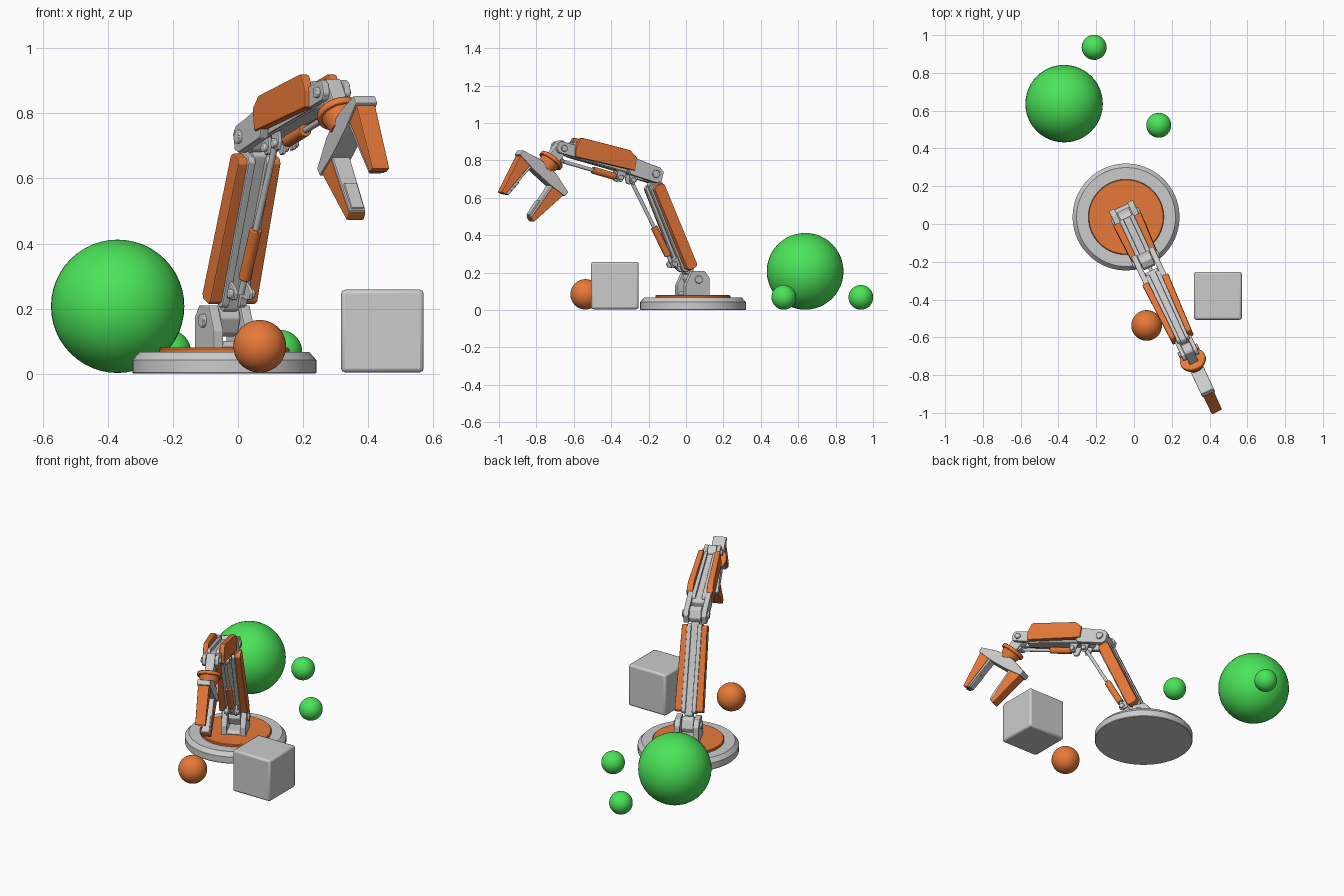
import bpy, bmesh
from math import cos, sin, radians, pi
from mathutils import Vector, Matrix

if "Cube" in bpy.data.objects:
    bpy.data.objects.remove(bpy.data.objects["Cube"])


def colour(name, rgb):
    m = bpy.data.materials.new(name)
    m.diffuse_color = (*rgb, 1)
    m.use_nodes = True
    m.node_tree.nodes["Principled BSDF"].inputs["Base Color"].default_value = m.diffuse_color
    return m


ORANGE = colour("orange", (0.80, 0.19, 0.04))
GREEN = colour("green", (0.07, 0.78, 0.10))
# arm space: x = reach, y = sideways, z = up; turned on the base
ARM = Matrix.Translation((-0.042, 0.037, 0)) @ Matrix.Rotation(radians(-65), 4, 'Z')


def finish(name, bm, mat=None, matrix=ARM, bevel=0, smooth=True):
    bmesh.ops.recalc_face_normals(bm, faces=bm.faces)
    me = bpy.data.meshes.new(name)
    bm.to_mesh(me)
    bm.free()
    ob = bpy.data.objects.new(name, me)
    bpy.context.collection.objects.link(ob)
    ob.matrix_world = matrix
    if mat:
        me.materials.append(mat)
    if bevel:
        b = ob.modifiers.new("bevel", 'BEVEL')
        b.width, b.segments, b.limit_method = bevel, 2, 'ANGLE'
    if smooth:
        bpy.ops.object.select_all(action='DESELECT')
        ob.select_set(True)
        bpy.context.view_layer.objects.active = ob
        bpy.ops.object.shade_smooth_by_angle()
    return ob


class Frame:
    """Link frame in the arm's vertical plane: s along the link, t to its left."""
    def __init__(self, u, z, deg):
        self.o, self.a = (u, z), radians(deg)

    def at(self, s, t, v=0.0):
        c, n = cos(self.a), sin(self.a)
        return Vector((self.o[0] + s * c - t * n, v, self.o[1] + s * n + t * c))


def prism(name, fr, pts, v0, v1, mat=None, taper=0.0, bevel=0.004):
    bm = bmesh.new()
    a, b = [[bm.verts.new(fr.at(s, t, v * (1 - taper * s))) for s, t in pts] for v in (v0, v1)]
    bm.faces.new(a)
    bm.faces.new(b[::-1])
    for i in range(len(pts)):
        j = (i + 1) % len(pts)
        bm.faces.new((a[i], a[j], b[j], b[i]))
    return finish(name, bm, mat, bevel=bevel, smooth=False)


def pair(name, fr, pts, v0, v1, **kw):
    for side, tag in ((-1, "left"), (1, "right")):
        prism(f"{name}_{tag}", fr, pts, side * v0, side * v1, **kw)


def rod(name, p, q, r, r2=None, mat=None, bevel=0):
    bm = bmesh.new()
    d = q - p
    m = Matrix.Translation((p + q) / 2) @ d.to_track_quat('Z', 'Y').to_matrix().to_4x4()
    bmesh.ops.create_cone(bm, cap_ends=True, segments=32, radius1=r,
                          radius2=r if r2 is None else r2, depth=d.length, matrix=m)
    return finish(name, bm, mat, bevel=bevel)


def bolts(name, fr, s, t, v, r):
    for side in (-1, 1):
        rod(name, fr.at(s, t, side * (v - 0.005)), fr.at(s, t, side * (v + 0.011)), r, bevel=0.003)


def box(s0, s1, t0, t1, c=0.012):
    return [(s0 + c, t0), (s1 - c, t0), (s1, t0 + c), (s1, t1 - c),
            (s1 - c, t1), (s0 + c, t1), (s0, t1 - c), (s0, t0 + c)]


def lathe(name, profile, mat=None):
    bm = bmesh.new()
    vs = [bm.verts.new((r, 0, z)) for r, z in profile]
    es = [bm.edges.new(e) for e in zip(vs, vs[1:])]
    bmesh.ops.spin(bm, geom=vs + es, cent=(0, 0, 0), axis=(0, 0, 1), angle=2 * pi, steps=64)
    bmesh.ops.remove_doubles(bm, verts=bm.verts, dist=1e-5)
    return finish(name, bm, mat)


# Loose balls and the cube on the floor
for name, x, y, z, r, mat in (("large_ball", -0.37, 0.637, 0.207, 0.205, GREEN),
                              ("small_ball_far", -0.211, 0.935, 0.068, 0.066, GREEN),
                              ("small_ball_near", 0.131, 0.523, 0.068, 0.066, GREEN),
                              ("orange_ball", 0.067, -0.537, 0.084, 0.081, ORANGE)):
    bm = bmesh.new()
    bmesh.ops.create_uvsphere(bm, u_segments=48, v_segments=24, radius=r)
    finish(name, bm, mat, Matrix.Translation((x, y, z)))
bm = bmesh.new()
bmesh.ops.create_cube(bm, size=0.254)
finish("cube", bm, None, Matrix.Translation((0.444, -0.38, 0.131)), bevel=0.012)

# Turntable
lathe("base", [(0, 0), (0.28, 0), (0.283, 0.004), (0.283, 0.042), (0.262, 0.066), (0, 0.066)])
lathe("turntable", [(0, 0.06), (0.2, 0.06), (0.2, 0.076), (0.196, 0.08), (0, 0.08)], ORANGE)

# Shoulder bracket
floor = Frame(0, 0, 0)
pair("shoulder_bracket", floor, [(-0.066, 0.075), (0.075, 0.075), (0.075, 0.13), (0.036, 0.21),
                                 (-0.036, 0.21), (-0.066, 0.175)], 0.037, 0.07)
prism("shoulder_floor", floor, box(-0.06, 0.07, 0.07, 0.1), -0.04, 0.04)

# Upper arm: web, rails and orange side panels (negative t is forward)
upper = Frame(0, 0.163, 66.1)
bolts("shoulder_bolt", upper, 0, 0, 0.07, 0.021)
prism("upper_arm_web", upper, box(0.04, 0.58, -0.035, 0.018), -0.024, 0.024)
pair("upper_arm_rail", upper, box(0.06, 0.565, -0.05, 0.03), 0.018, 0.042)
for name, s in (("shoulder_knuckle", 0.0), ("elbow_knuckle", 0.618)):
    prism(name, upper, box(s - 0.045, s + 0.045, -0.04, 0.035, 0.02), -0.034, 0.034)
pair("upper_arm_panel", upper, box(0.068, 0.557, -0.04, 0.024), 0.04, 0.082, mat=ORANGE, taper=0.22)

# Forearm: fork, beam, rails, tapered orange side panels
fore = Frame(0.25, 0.728, 14.4)
pair("elbow_fork", fore, [(-0.045, -0.03), (-0.02, -0.045), (0.14, -0.04), (0.17, 0.0), (0.15, 0.055),
                          (0.06, 0.045), (-0.02, 0.04), (-0.045, 0.02)], 0.036, 0.066)
bolts("elbow_bolt", fore, 0, 0, 0.066, 0.021)
prism("forearm_web", fore, box(0.07, 0.5, -0.035, 0.035), -0.037, 0.037, taper=0.3)
pair("forearm_rail", fore, box(0.09, 0.5, -0.03, 0.052), 0.018, 0.042, taper=0.3)
pair("forearm_panel", fore, [(0.125, -0.014), (0.476, -0.028), (0.487, 0.02), (0.472, 0.074),
                             (0.46, 0.08), (0.178, 0.085), (0.131, 0.056)],
     0.042, 0.08, mat=ORANGE, taper=0.5)
pair("wrist_fork", fore, box(0.455, 0.587, -0.03, 0.034, 0.016), 0.025, 0.047)
bolts("wrist_bolt", fore, 0.549, 0, 0.047, 0.017)

# Hand: knuckle, orange flange, palm and two mirrored fingers
hand = Frame(0.782, 0.865, -50)
prism("wrist_knuckle", hand, box(-0.036, 0.08, -0.034, 0.034), -0.025, 0.025)
rod("wrist_flange", hand.at(0.074, 0), hand.at(0.096, 0), 0.07, mat=ORANGE, bevel=0.004)
rod("wrist_collar", hand.at(0.096, 0), hand.at(0.145, 0), 0.058, 0.042, mat=ORANGE)
prism("palm", hand, [(0.13, 0.06), (0.16, 0.174), (0.19, 0.174), (0.2, 0.06),
                     (0.2, -0.06), (0.19, -0.174), (0.16, -0.174), (0.13, -0.06)], -0.037, 0.037)
for m, tag in ((1, "upper"), (-1, "lower")):
    prism(f"{tag}_finger", hand, [(s, m * t) for s, t in ((0.185, 0.166), (0.41, 0.124), (0.405, 0.098),
                                                          (0.185, 0.088))], -0.034, 0.034, ORANGE, taper=0.35)
    prism(f"{tag}_finger_lining", hand, [(s, m * t) for s, t in ((0.19, 0.09), (0.402, 0.1), (0.4, 0.088),
                                                                 (0.19, 0.074))], -0.031, 0.031, taper=0.35)
    prism(f"{tag}_finger_pad", hand, [(s, m * t) for s, t in ((0.3, 0.094), (0.395, 0.1), (0.395, 0.08),
                                                              (0.3, 0.073))], -0.024, 0.024, taper=0.3)

# Piston lugs and their bolts
for name, fr, s, t, root in (("lower_lug", upper, 0.125, -0.078, -0.035),
                             ("elbow_lug", fore, 0.105, -0.061, -0.02),
                             ("forearm_lug", fore, 0.179, -0.066, -0.02),
                             ("wrist_lug", hand, 0.05, -0.046, -0.02)):
    w = 0.016 if fr is hand else 0.032
    k = 0.014 if fr is hand else 0.022
    pair(name, fr, [(s - k * 1.3, root), (s - k, t), (s - k / 2, t - k), (s + k / 2, t - k),
                    (s + k, t), (s + k * 1.3, root)], w - 0.013, w)
    bolts(name + "_bolt", fr, s, t, w, k * 0.65)

# Two pistons, each an orange sleeve with a grey rod
for name, p, q, a, b in (("upper_arm_piston", upper.at(0.125, -0.078), fore.at(0.105, -0.061), 0.1, 0.44),
                         ("forearm_piston", fore.at(0.179, -0.066), hand.at(0.05, -0.046), 0.06, 0.45)):
    rod(name + "_rod", p, q, 0.010)
    rod(name + "_sleeve", p.lerp(q, a), p.lerp(q, b), 0.019, mat=ORANGE, bevel=0.003)
